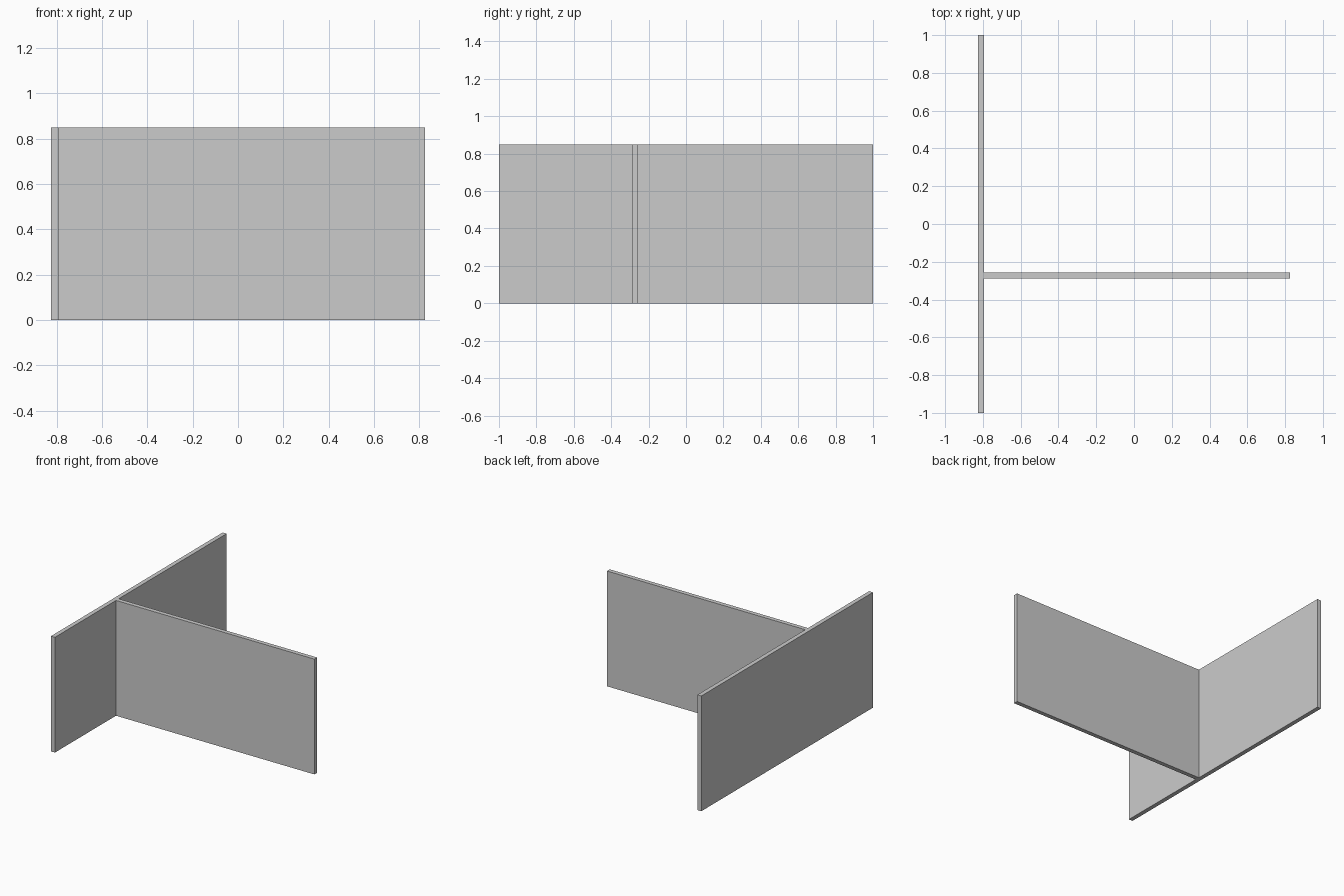
import bpy

if "Cube" in bpy.data.objects:
    bpy.data.objects.remove(bpy.data.objects["Cube"])

HEIGHT = 0.85
THICK = 0.032
HALF_X = 0.825


def panel(name, x0, x1, y0, y1):
    """Upright rectangular panel standing on the ground."""
    bpy.ops.mesh.primitive_cube_add(
        size=1, location=((x0 + x1) / 2, (y0 + y1) / 2, HEIGHT / 2))
    obj = bpy.context.object
    obj.name = name
    obj.scale = (x1 - x0, y1 - y0, HEIGHT)
    bpy.ops.object.transform_apply(location=False, rotation=False, scale=True)
    return obj


# Long wall running front to back
inner_x = -HALF_X + THICK
panel("long_wall", -HALF_X, inner_x, -1.0, 1.0)

# Cross wall butting against the long wall's inner face
cross_y = -0.273
panel("cross_wall", inner_x, HALF_X, cross_y - THICK / 2, cross_y + THICK / 2)
